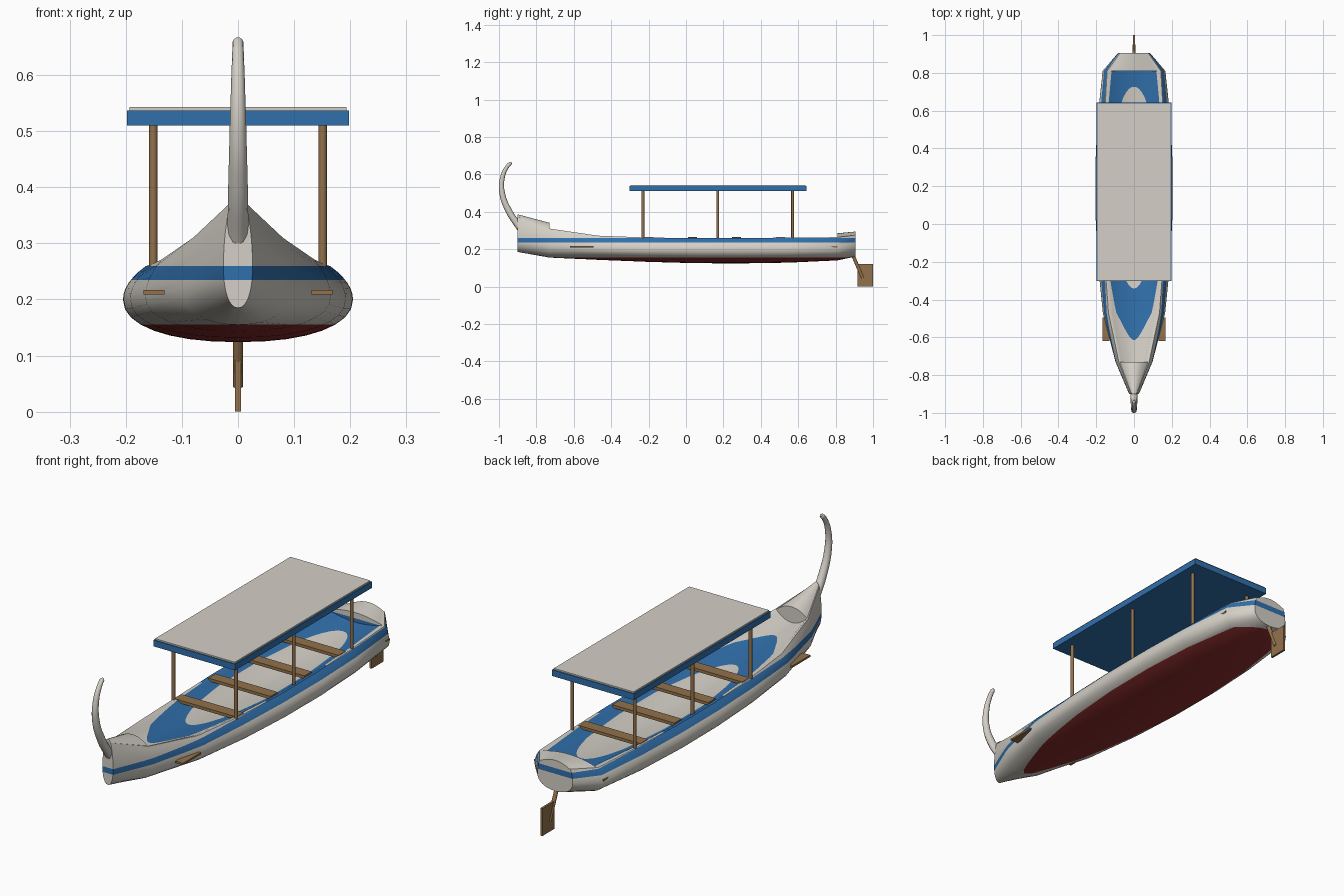
import bpy, bmesh, math
from mathutils import Vector

cube = bpy.data.objects.get("Cube")
if cube:
    bpy.data.objects.remove(cube, do_unlink=True)


def material(name, color):
    m = bpy.data.materials.new(name)
    m.use_nodes = True
    m.diffuse_color = (*color, 1)
    m.node_tree.nodes["Principled BSDF"].inputs["Base Color"].default_value = (*color, 1)
    return m


white = material("warm white", (0.66, 0.63, 0.57))
blue = material("stripe blue", (0.03, 0.16, 0.41))
red = material("bottom red", (0.26, 0.026, 0.026))
wood = material("wood brown", (0.29, 0.165, 0.07))


def finish(name, bm, mats, smooth=False):
    bmesh.ops.recalc_face_normals(bm, faces=bm.faces)
    mesh = bpy.data.meshes.new(name)
    bm.to_mesh(mesh)
    bm.free()
    for m in mats:
        mesh.materials.append(m)
    ob = bpy.data.objects.new(name, mesh)
    bpy.context.collection.objects.link(ob)
    if smooth:
        bpy.ops.object.select_all(action='DESELECT')
        ob.select_set(True)
        bpy.context.view_layer.objects.active = ob
        bpy.ops.object.shade_smooth_by_angle(angle=math.radians(35))
    return ob


def box(name, low, high, mat):
    bm = bmesh.new()
    bmesh.ops.create_cube(bm, size=1)
    low, high = Vector(low), Vector(high)
    for v in bm.verts:
        v.co = (low + high) / 2 + v.co * (high - low)
    return finish(name, bm, [mat])


def rod(name, start, end, radius, mat):
    bm = bmesh.new()
    start, end = Vector(start), Vector(end)
    axis = end - start
    bmesh.ops.create_cone(bm, cap_ends=True, segments=16, radius1=radius,
                          radius2=radius, depth=axis.length)
    turn = Vector((0, 0, 1)).rotation_difference(axis)
    for v in bm.verts:
        v.co = (start + end) / 2 + turn @ v.co
    return finish(name, bm, [mat], smooth=True)


# Hull section: keel, bulging side, rim, then a hollow floor or a domed deck
def section(y, half, keel, mid, rim_half, rim, centre):
    pts = []
    for i in range(9):
        a = math.pi / 2 * i / 8
        pts.append((half * math.sin(a) ** 0.9, mid - (mid - keel) * math.cos(a) ** 0.9))
    pts[-1] = (half, mid)
    for i in range(1, 7):
        t = i / 6
        pts.append((half + (rim_half - half) * t * t, mid + (rim - mid) * t))
    inner = rim_half * 0.93
    for i in range(11):
        x = 1 - i / 10
        pts.append((inner * x, centre + (rim - centre) * x * x))
    mirrored = [(-x, z) for x, z in reversed(pts[1:-1])]
    return [(x, y, z) for x, z in pts + mirrored]


bow = (-0.73, 0.098, 0.155, 0.22, 0.08, 0.31)
stern = (0.81, 0.166, 0.14, 0.2, 0.142, 0.264)
stations = [
    (-0.9, 0.026, 0.185, 0.26, 0.014, 0.372, 0.386),
    (*bow, 0.341),
    (*bow, 0.272),
    (-0.47, 0.165, 0.143, 0.205, 0.135, 0.272, 0.245),
    (-0.2, 0.192, 0.132, 0.2, 0.155, 0.262, 0.224),
    (0.05, 0.204, 0.125, 0.2, 0.165, 0.259, 0.206),
    (0.3, 0.205, 0.124, 0.2, 0.165, 0.259, 0.206),
    (0.55, 0.194, 0.128, 0.2, 0.157, 0.262, 0.218),
    (*stern, 0.243),
    (*stern, 0.285),
    (0.905, 0.085, 0.16, 0.215, 0.075, 0.275, 0.294),
]
bm = bmesh.new()
rings = [[bm.verts.new(p) for p in section(*s)] for s in stations]
for a, b in zip(rings, rings[1:]):
    for i in range(len(a)):
        j = (i + 1) % len(a)
        bm.faces.new((a[i], a[j], b[j], b[i]))
bm.faces.new(rings[0])
bm.faces.new(rings[-1])
bmesh.ops.remove_doubles(bm, verts=bm.verts, dist=0.0001)

# Paint bands follow height
bands = (0.155, 0.235, 0.26)
for z in bands:
    bmesh.ops.bisect_plane(bm, geom=bm.verts[:] + bm.edges[:] + bm.faces[:],
                           plane_co=(0, 0, z), plane_no=(0, 0, 1))
for f in bm.faces:
    z = f.calc_center_median().z
    f.material_index = 1 if z < bands[0] else 2 if bands[1] < z < bands[2] else 0
finish("hull", bm, [white, red, blue], smooth=True)

# Curled bow post
curve = bpy.data.curves.new("bow_post", 'CURVE')
curve.dimensions = '3D'
curve.bevel_depth = 1
curve.bevel_resolution = 4
curve.use_fill_caps = True
curve.resolution_u = 8
path = [(-0.885, 0.31, 0.019), (-0.945, 0.4, 0.0175), (-0.983, 0.5, 0.015),
        (-0.982, 0.58, 0.0125), (-0.96, 0.635, 0.0105), (-0.939, 0.659, 0.0095),
        (-0.933, 0.663, 0.005)]
spline = curve.splines.new('BEZIER')
spline.bezier_points.add(len(path) - 1)
for p, (y, z, r) in zip(spline.bezier_points, path):
    p.co = (0, y, z)
    p.radius = r
    p.handle_left_type = p.handle_right_type = 'AUTO'
curve.materials.append(white)
bpy.context.collection.objects.link(bpy.data.objects.new("bow_post", curve))

# Canopy
box("canopy_frame", (-0.198, -0.303, 0.51), (0.198, 0.643, 0.537), blue)
box("canopy_top", (-0.193, -0.298, 0.537), (0.193, 0.638, 0.543), white)

for side, label in ((1, "left"), (-1, "right")):
    # Canopy posts
    for i, y in enumerate((-0.23, 0.17, 0.57)):
        rod(f"{label}_post_{i + 1}", (side * 0.151, y, 0.235),
            (side * 0.151, y, 0.512), 0.0075, wood)
    # Side fins
    for place, y1, y2 in (("front", -0.62, -0.495), ("rear", 0.73, 0.81)):
        x1, x2 = sorted((side * 0.131, side * 0.168))
        box(f"{label}_{place}_fin", (x1, y1, 0.209), (x2, y2, 0.217), wood)

# Benches
for i in range(4):
    y = -0.2 + 0.235 * i
    box(f"bench_{i + 1}", (-0.15, y - 0.025, 0.251), (0.15, y + 0.025, 0.264), wood)

# Rudder
rod("rudder_stock", (0, 0.885, 0.185), (0, 0.945, 0.045), 0.009, wood)
box("rudder_blade", (-0.005, 0.917, 0), (0.005, 1.0, 0.12), wood)
